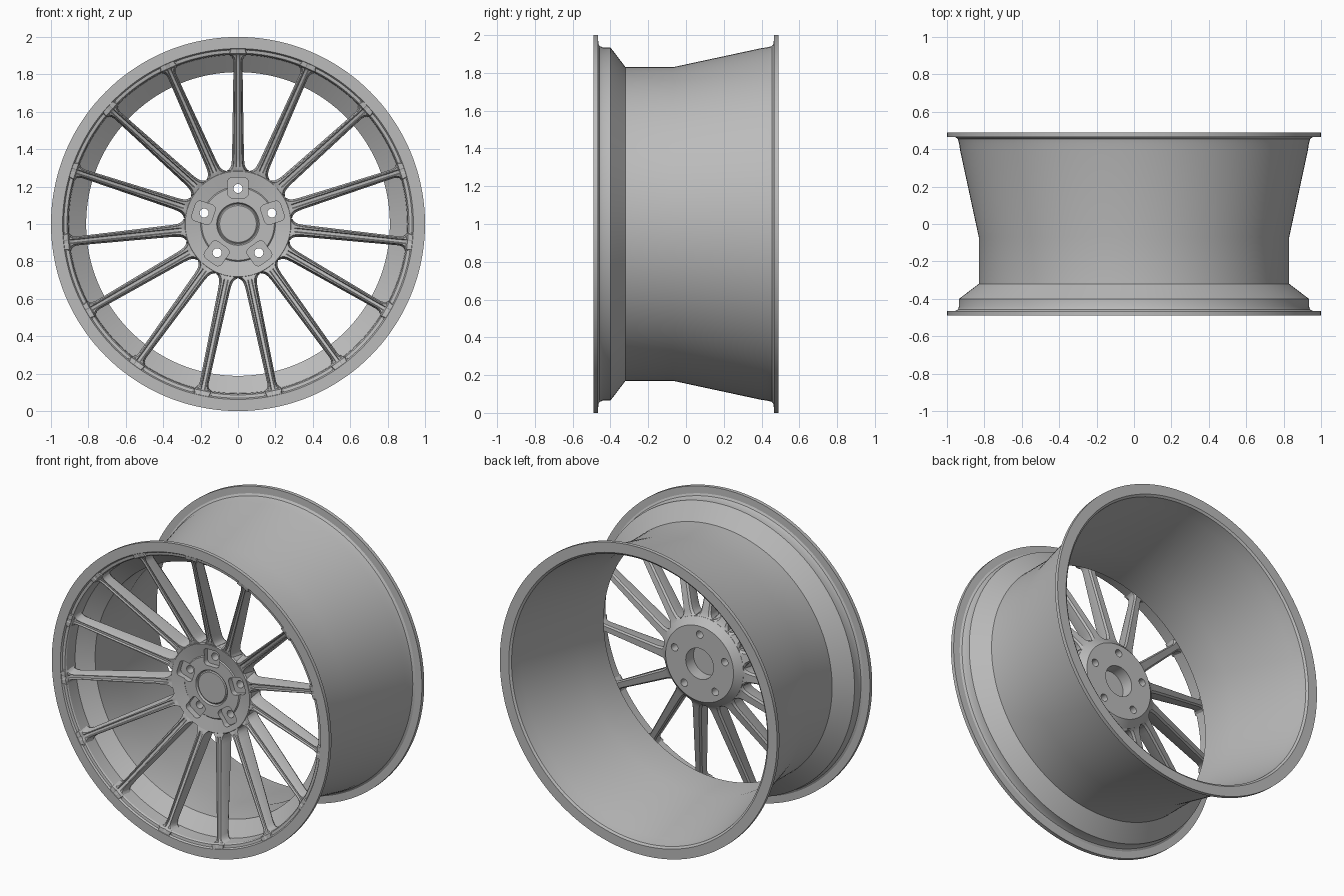
import bpy, bmesh, math
from mathutils import Vector

if "Cube" in bpy.data.objects:
    bpy.data.objects.remove(bpy.data.objects["Cube"])

mat = bpy.data.materials.new("silver grey")
mat.diffuse_color = (0.5, 0.5, 0.5, 1)
mat.use_nodes = True
mat.node_tree.nodes["Principled BSDF"].inputs["Base Color"].default_value = mat.diffuse_color
SPOKES = 15


def finish(bm, name, smooth=True):
    bmesh.ops.remove_doubles(bm, verts=bm.verts, dist=1e-5)
    bmesh.ops.recalc_face_normals(bm, faces=bm.faces)
    me = bpy.data.meshes.new(name)
    bm.to_mesh(me)
    bm.free()
    ob = bpy.data.objects.new(name, me)
    bpy.context.collection.objects.link(ob)
    me.materials.append(mat)
    if smooth:
        shade(ob)
    return ob


def select(ob):
    bpy.ops.object.select_all(action='DESELECT')
    ob.select_set(True)
    bpy.context.view_layer.objects.active = ob


def shade(ob):
    select(ob)
    bpy.ops.object.shade_smooth_by_angle(angle=math.radians(25))


def polar(r, t, y, a):
    """Point at radius r, sideways offset t, depth y, on the ray at angle a."""
    c, s = math.cos(a), math.sin(a)
    return Vector((r * c - t * s, y, 1 + r * s + t * c))


def bridge(bm, rings, loop):
    n = len(rings)
    for i in range(n if loop else n - 1):
        a, b = rings[i], rings[(i + 1) % n]
        for j in range(len(a)):
            k = (j + 1) % len(a)
            bm.faces.new((a[j], a[k], b[k], b[j]))


def lathe(name, profile, seg=144, smooth=True):
    """Revolve a closed (radius, y) profile about the axle."""
    bm = bmesh.new()
    rings = [[bm.verts.new(polar(r, 0, y, 2 * math.pi * i / seg)) for r, y in profile]
             for i in range(seg)]
    bridge(bm, rings, True)
    bmesh.ops.dissolve_degenerate(bm, dist=1e-5, edges=bm.edges)
    return finish(bm, name, smooth)


def prisms(name, outline, y0, y1):
    """Five prisms at the bolt positions, used as cutters."""
    bm = bmesh.new()
    for k in range(5):
        a = math.radians(90 + 72 * k)
        rings = [[bm.verts.new(polar(r, t, y, a)) for r, t in outline] for y in (y0, y1)]
        bridge(bm, rings, False)
        for ring in rings:
            bm.faces.new(ring)
    ob = finish(bm, name, False)
    ob.hide_render = True
    return ob


def cut(ob, cutter):
    m = ob.modifiers.new("cut", 'BOOLEAN')
    m.operation = 'DIFFERENCE'
    m.solver = 'EXACT'
    m.object = cutter
    select(ob)
    bpy.ops.object.modifier_apply(modifier=m.name)
    bpy.data.objects.remove(cutter)


# Rim barrel with both flanges
lathe("rim_barrel", [
    (1.0, -0.49), (1.0, -0.466), (0.955, -0.464), (0.942, -0.457), (0.935, -0.44),
    (0.935, -0.40), (0.83, -0.32), (0.83, -0.07), (0.93, 0.395), (0.935, 0.43),
    (0.942, 0.455), (0.955, 0.464), (1.0, 0.466), (1.0, 0.49),
    (0.935, 0.49), (0.922, 0.48), (0.91, 0.40), (0.812, -0.065), (0.812, -0.312),
    (0.905, -0.385), (0.908, -0.468), (0.914, -0.476), (0.931, -0.479), (0.938, -0.49)])

# Hub with bore, raised inner disc and chamfered back
hub = lathe("hub", [
    (0.10, -0.14), (0.245, -0.14), (0.288, -0.18), (0.288, -0.275), (0.282, -0.283),
    (0.20, -0.266), (0.194, -0.272), (0.114, -0.272), (0.108, -0.26), (0.10, -0.26)],
    120, False)

# Bolt pockets (rounded squares) and through holes
pocket = []
for k in range(4):
    for j in range(6):
        a = math.radians(90 * k + 18 * j)
        sr = 1 if k in (0, 3) else -1
        st = 1 if k in (0, 1) else -1
        pocket.append((0.194 + sr * 0.03 + 0.025 * math.cos(a),
                       st * 0.03 + 0.025 * math.sin(a)))
hole = [(0.19 + 0.024 * math.cos(i * math.pi / 12), 0.024 * math.sin(i * math.pi / 12))
        for i in range(24)]
cut(hub, prisms("pocket_cutter", pocket, -0.4, -0.237))
cut(hub, prisms("hole_cutter", hole, -0.5, 0.0))
shade(hub)

# Centre cap closing the bore
lathe("centre_cap", [(0, -0.268), (0.098, -0.268), (0.104, -0.263),
                     (0.104, -0.22), (0, -0.22)], 96)

# Spokes: radius, half width, front y, back y, groove depth
sections = [
    (0.250, 0.050, -0.272, -0.160, 0.001),
    (0.285, 0.058, -0.282, -0.180, 0.001),
    (0.294, 0.047, -0.286, -0.186, 0.001),
    (0.304, 0.040, -0.289, -0.191, 0.002),
    (0.320, 0.035, -0.294, -0.197, 0.010),
    (0.350, 0.032, -0.303, -0.206, 0.012),
    (0.600, 0.028, -0.376, -0.290, 0.012),
    (0.865, 0.024, -0.453, -0.380, 0.012),
    (0.884, 0.027, -0.459, -0.386, 0.010),
    (0.896, 0.034, -0.463, -0.390, 0.008),
    (0.904, 0.046, -0.467, -0.393, 0.006),
    (0.911, 0.062, -0.484, -0.400, 0.004),
    (0.936, 0.054, -0.488, -0.470, 0.001)]


def spoke_section(w, yf, yb, d):
    wf, g = w * 0.76, min(w * 0.45, 0.012)
    half = [(w * 0.7, yb), (w, yb - 0.012), (wf, yf + 0.010), (wf - 0.004, yf),
            (g, yf), (g * 0.65, yf + d)]
    return half + [(-t, y) for t, y in reversed(half)]


bm = bmesh.new()
for k in range(SPOKES):
    a = math.radians(90) + 2 * math.pi * k / SPOKES
    rings = [[bm.verts.new(polar(r, t, y, a)) for t, y in spoke_section(w, yf, yb, d)]
             for r, w, yf, yb, d in sections]
    bridge(bm, rings, False)
    bm.faces.new(rings[0])
    bm.faces.new(rings[-1])
finish(bm, "spokes")
